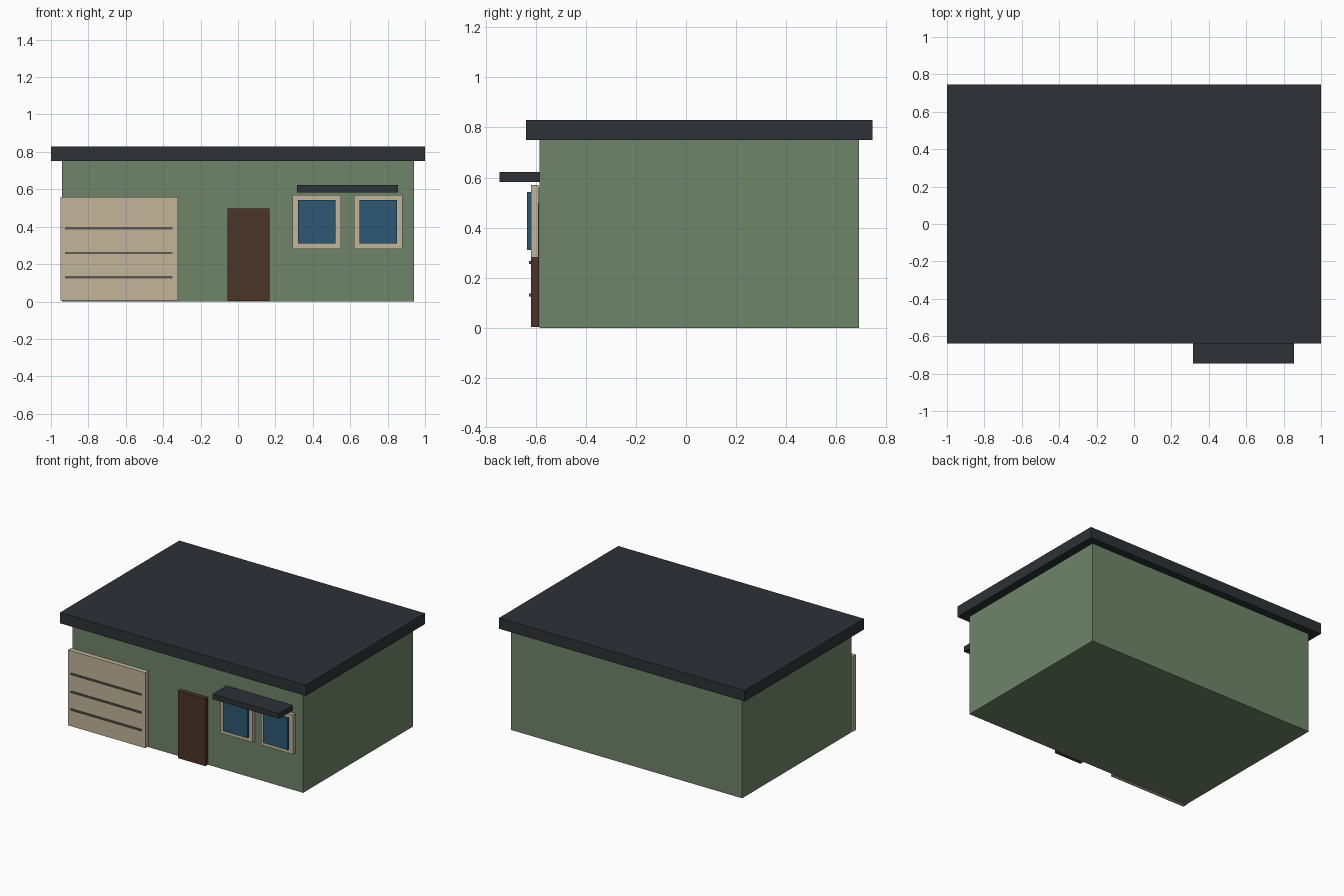
import bpy

if "Cube" in bpy.data.objects:
    bpy.data.objects.remove(bpy.data.objects["Cube"])


def material(name, hex_code):
    """Material from an sRGB hex colour."""
    def linear(c):
        return c / 12.92 if c <= 0.04045 else ((c + 0.055) / 1.055) ** 2.4
    rgb = [linear(int(hex_code[i:i + 2], 16) / 255) for i in (0, 2, 4)]
    mat = bpy.data.materials.new(name)
    mat.diffuse_color = (*rgb, 1)
    mat.use_nodes = True
    mat.node_tree.nodes["Principled BSDF"].inputs["Base Color"].default_value = mat.diffuse_color
    return mat


def box(name, x, y, z, mat):
    """Box from (min, max) ranges on each axis."""
    bpy.ops.mesh.primitive_cube_add(size=1, location=[sum(r) / 2 for r in (x, y, z)])
    obj = bpy.context.object
    obj.name = name
    obj.scale = [r[1] - r[0] for r in (x, y, z)]
    bpy.ops.object.transform_apply(location=False, rotation=False, scale=True)
    obj.data.materials.append(mat)
    return obj


green = material("wall_green", "6F856A")
dark = material("roof_dark", "2D3136")
tan = material("trim_tan", "C2B69A")
brown = material("door_brown", "4B3428")
blue = material("glass_blue", "2E5873")
grey = material("groove_grey", "5C5A54")

# Main volume and overhanging flat roof
box("walls", (-0.94, 0.94), (-0.585, 0.69), (0, 0.75), green)
box("roof", (-1, 1), (-0.64, 0.745), (0.75, 0.83), dark)

# Garage door with three horizontal strips
box("garage_door", (-0.95, -0.32), (-0.62, -0.585), (0.005, 0.56), tan)
for i, z in enumerate((0.13, 0.26, 0.392)):
    box(f"garage_strip_{i + 1}", (-0.925, -0.35), (-0.628, -0.615),
        (z - 0.006, z + 0.006), grey)

# Front door
box("front_door", (-0.055, 0.168), (-0.62, -0.587), (0.003, 0.498), brown)

# Pair of windows: frame with proud glass pane
for i, x in enumerate((0.422, 0.75)):
    box(f"window_frame_{i + 1}", (x - 0.13, x + 0.13), (-0.62, -0.59), (0.28, 0.57), tan)
    box(f"window_glass_{i + 1}", (x - 0.1, x + 0.1), (-0.636, -0.61), (0.31, 0.542), blue)

# Canopy over the windows
box("window_canopy", (0.315, 0.855), (-0.745, -0.585), (0.583, 0.622), dark)
